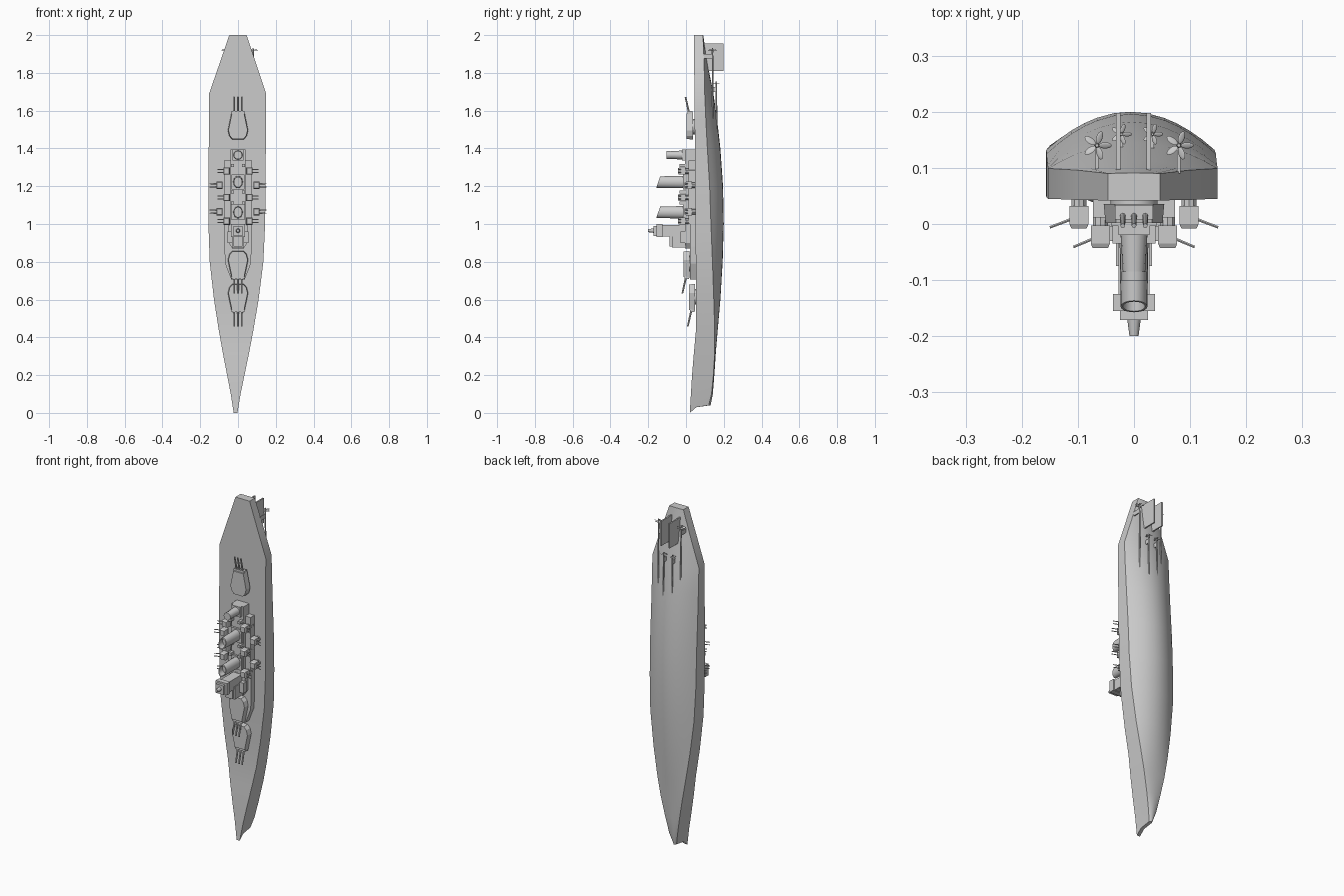
import bpy, bmesh
from math import pi, radians
from mathutils import Matrix, Vector

if "Cube" in bpy.data.objects:
    bpy.data.objects.remove(bpy.data.objects["Cube"])

def finish(bm, name, smooth=False):
    bmesh.ops.recalc_face_normals(bm, faces=bm.faces[:])
    me = bpy.data.meshes.new(name)
    bm.to_mesh(me)
    bm.free()
    ob = bpy.data.objects.new(name, me)
    bpy.context.collection.objects.link(ob)
    if smooth:
        bpy.ops.object.select_all(action='DESELECT')
        ob.select_set(True)
        bpy.context.view_layer.objects.active = ob
        bpy.ops.object.shade_smooth_by_angle(angle=radians(35))
    return ob

def loft(name, rings, smooth=False):
    """Skin closed rings of points and cap both ends."""
    bm = bmesh.new()
    vs = [[bm.verts.new(p) for p in r] for r in rings]
    n = len(vs[0])
    for a, b in zip(vs, vs[1:]):
        for i in range(n):
            bm.faces.new((a[i], a[(i + 1) % n], b[(i + 1) % n], b[i]))
    bm.faces.new(vs[0])
    bm.faces.new(vs[-1])
    return finish(bm, name, smooth)

def box(name, x0, x1, y0, y1, z0, z1):
    return loft(name, [[(x0, y, z0), (x1, y, z0), (x1, y, z1), (x0, y, z1)] for y in (y0, y1)])

def plan(name, half, y0, y1, top=1.0):
    """Symmetric deck outline (half width, z) raised from y0 to y1."""
    pts = [(w, z) for w, z in half] + [(-w, z) for w, z in reversed(half)]
    zc = sum(z for _, z in half) / len(half)
    return loft(name, [[(w * s, y, zc + (z - zc) * s) for w, z in pts]
                       for y, s in ((y0, 1), (y1, top))])

def rod(name, a, b, r1, r2=None, seg=10):
    a, b = Vector(a), Vector(b)
    d = b - a
    bm = bmesh.new()
    m = Matrix.Translation((a + b) / 2) @ d.to_track_quat('Z', 'Y').to_matrix().to_4x4()
    bmesh.ops.create_cone(bm, cap_ends=True, segments=seg, radius1=r1,
                          radius2=r1 if r2 is None else r2, depth=d.length, matrix=m)
    return finish(bm, name, True)

# Hull: (z, half width, deck y, chine y, keel y)
stations = [(0, .01, .02, .12, .13), (.1, .026, .026, .135, .142), (.2, .046, .032, .145, .15),
            (.32, .07, .042, .152, .158), (.44, .092, .053, .152, .168), (.6, .118, .053, .147, .182),
            (.8, .142, .052, .14, .194), (1.0, .15, .05, .132, .2), (1.2, .151, .048, .125, .196),
            (1.4, .151, .047, .113, .182), (1.55, .151, .046, .105, .165),
            (1.69, .151, .045, .099, .145), (1.84, .1, .043, .096, .116), (2.0, .046, .042, .09, .091)]
rings = []
for z, w, d, c, k in stations:
    cx = -.013 * (1 - z / 2)
    prof = [(w, d), (w, d + .035), (w, c)]
    prof += [(w * t, c + (k - c) * (1 - t * t)) for t in (.85, .7, .55, .4, .2)]
    ring = prof + [(0, k)] + [(-x, y) for x, y in reversed(prof)]
    # the stem rakes back below the deck
    rake = lambda y: 0 if z else min(.04, .03 * (y - .02) / .035)
    rings.append([(cx + x, y, z + rake(y)) for x, y in ring])
loft("hull", rings, True)

# Rudders, shafts and propellers
for x in (-.028, .026):
    box("rudder", x - .004, x + .004, .095, .198, 1.81, 1.955)

def propeller(x, y, z, r):
    bm = bmesh.new()
    for i in range(5):
        m = (Matrix.Translation((x, y, z)) @ Matrix.Rotation(i * 2 * pi / 5, 4, 'Z')
             @ Matrix.Translation((r * .56, 0, 0)) @ Matrix.Rotation(radians(25), 4, 'X')
             @ Matrix.Diagonal((r * .46, r * .24, r * .05, 1)))
        bmesh.ops.create_icosphere(bm, subdivisions=2, radius=1, matrix=m)
    finish(bm, "propeller", True)
    rod("propeller_hub", (x, y, z - .012), (x, y, z + .012), r * .2, r * .12)

for x, y, z, r, z0 in ((-.066, .14, 1.92, .026, 1.5), (.08, .14, 1.92, .026, 1.5),
                       (-.023, .16, 1.745, .019, 1.42), (.033, .16, 1.745, .019, 1.42)):
    propeller(x, y, z, r)
    rod("propeller_shaft", (x, y + .004, z0), (x, y, z), .004, .004, 8)
    box("shaft_strut", x - .003, x + .003, .09 if z > 1.8 else .11, y, z - .045, z - .02)

# Main turrets with three elevated guns; s is the firing direction along z
def main_turret(zc, deck, top, s, base):
    half = [(.034, zc + s * .075), (.05, zc + s * .0), (.054, zc - s * .02),
            (.046, zc - s * .05), (.03, zc - s * .068)]
    plan("turret", half, deck, top, .94)
    rod("barbette", (0, base, zc), (0, deck - .002, zc), .042, .042, 20)
    for x in (-.02, 0, .02):
        y = (deck + top) / 2
        rod("main_gun", (x, y, zc + s * .06), (x, y - .022, zc + s * .158), .0055, .0042, 8)
    box("gun_shield", -.034, .034, top + .006, deck - .002, zc + s * .065, zc + s * .082)

main_turret(.615, .047, .015, -1, .056)
main_turret(.79, .018, -.013, -1, .055)
main_turret(1.515, .036, .002, 1, .05)

# Superstructure decks
plan("forward_deckhouse", [(.035, .705), (.068, .79), (.072, .88), (.072, 1.0)], .055, .02)
plan("upper_deckhouse", [(.03, .87), (.05, .9), (.05, 1.0)], .021, -.005)
box("main_deckhouse", -.073, .073, .012, .052, 1.0, 1.335)
box("centre_deckhouse", -.04, .04, -.004, .05, .99, 1.395)
box("aft_control_base", -.028, .028, -.02, 0, 1.335, 1.395)
rod("aft_control_tower", (0, -.018, 1.365), (0, -.1, 1.365), .024, .019, 16)
rod("aft_director", (0, -.085, 1.365), (0, -.102, 1.365), .022, .022, 16)

# Bridge tower, stacked toward its tip
box("bridge_lower", -.032, .032, -.075, .0, .875, .95)
box("bridge_lower_cap", -.024, .024, -.087, -.07, .88, .94)
box("bridge_tower", -.028, .028, -.13, .0, .935, .995)
box("bridge_head", -.037, .037, -.155, -.125, .932, 1.0)
box("bridge_top", -.025, .025, -.171, -.154, .937, .99)
rod("bridge_director", (0, -.17, .965), (0, -.2, .965), .012, .008, 12)
for x in (-.044, .044):
    box("bridge_wing", x - .012, x + .012, -.03, .0, .9, .96)

# Funnels with slanted, hollow tops
def funnel(zc):
    bm = bmesh.new()
    loops = []
    for y, slant, s in ((0, 0, 1), (-.147, .34, .92), (-.147, .34, .76), (-.115, 0, .76)):
        vs = bmesh.ops.create_circle(bm, segments=20, radius=1)['verts']
        for v in vs:
            v.co = (v.co.x * .026 * s, y + slant * v.co.y * .033 * s, zc + v.co.y * .033 * s)
        loops.append(vs)
    for a, b in zip(loops, loops[1:]):
        for i in range(20):
            bm.faces.new((a[i], a[(i + 1) % 20], b[(i + 1) % 20], b[i]))
    bm.faces.new(loops[-1])
    finish(bm, "funnel", True)
    box("funnel_base", -.034, .034, -.016, 0, zc - .04, zc + .04)

funnel(1.222)
funnel(1.062)

# Secondary twin-gun mounts on both sides
def mount(side, x, y, z, reach):
    w = .017
    loft("secondary_mount", [[(side * (x + a * w * k), yy, z + b * .019 * k)
                              for a, b in ((-1, -1), (1, -1), (1, 1), (-1, 1))]
                             for yy, k in ((y + .02, 1), (y - .012, 1), (y - .02, .8))])
    rod("mount_base", (side * x, y + .018, z), (side * x, .05, z), .014, .014, 10)
    for dz in (-.008, .008):
        rod("secondary_gun", (side * (x + .01), y - .002, z + dz),
            (side * reach, y - .018, z + dz), .003, .0025, 6)

for side in (-1, 1):
    for z in (1.205, 1.065):
        mount(side, .098, .012, z, .15)
    for z in (1.28, 1.14, 1.015):
        mount(side, .06, -.023, z, .108)
    # small light mounts between the funnels
    for z in (1.11, 1.17, 1.31):
        box("light_mount", side * .03 - .008, side * .03 + .008, -.035, 0, z - .008, z + .008)
